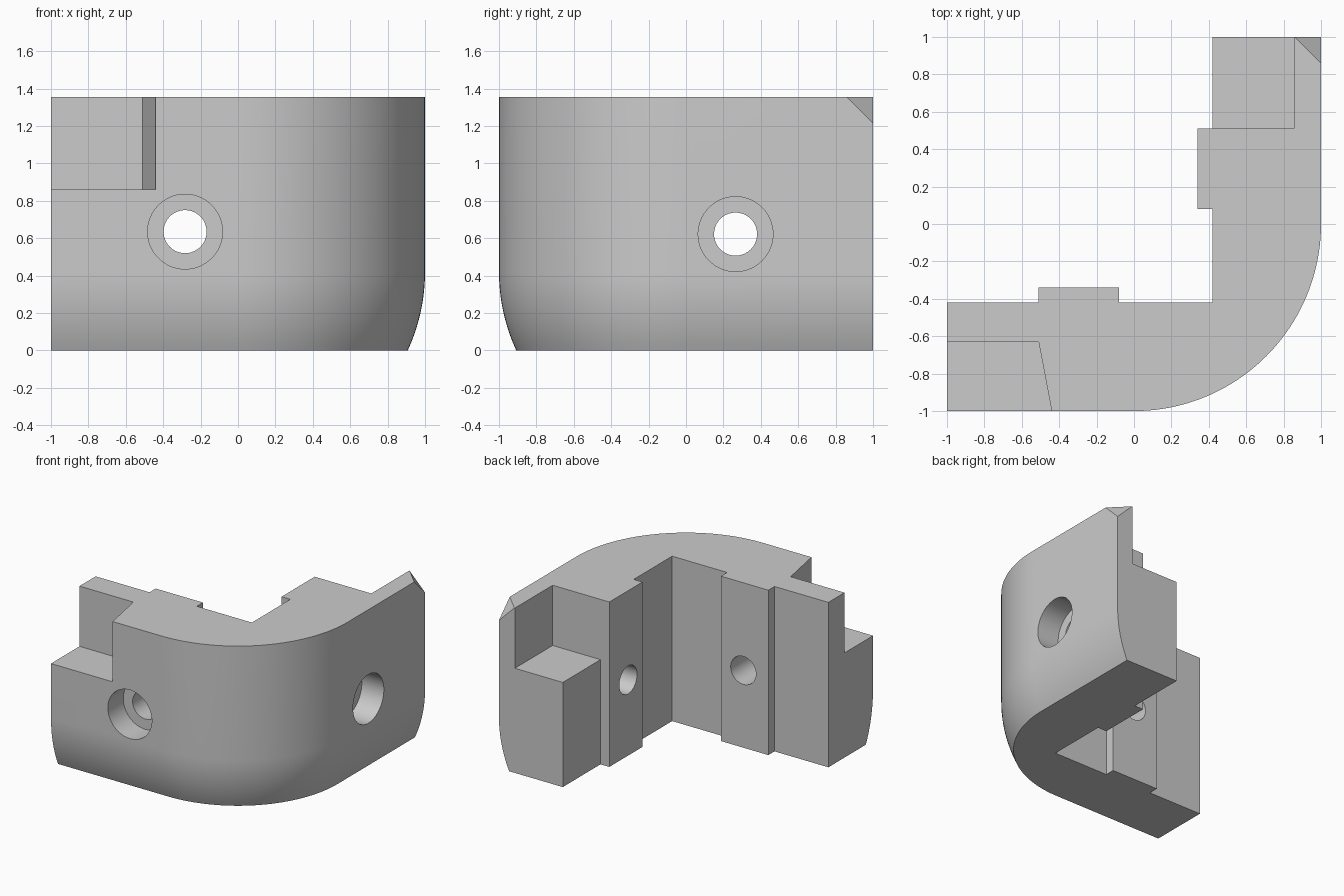
import bpy, bmesh, math
from mathutils import Matrix, Vector

cube = bpy.data.objects.get("Cube")
if cube:
    bpy.data.objects.remove(cube, do_unlink=True)

HEIGHT = 1.355
CURVE = 0.42      # height of the rounded lower edge, which has radius 1
STEP = 0.86       # floor of both end notches

grey = bpy.data.materials.new("plain grey")
grey.use_nodes = True
grey.diffuse_color = (0.6, 0.6, 0.6, 1)
grey.node_tree.nodes["Principled BSDF"].inputs["Base Color"].default_value = (0.6, 0.6, 0.6, 1)


def make_object(name, bm):
    bmesh.ops.recalc_face_normals(bm, faces=bm.faces)
    mesh = bpy.data.meshes.new(name)
    bm.to_mesh(mesh)
    bm.free()
    mesh.materials.append(grey)
    obj = bpy.data.objects.new(name, mesh)
    bpy.context.collection.objects.link(obj)
    return obj


def loft(name, rings):
    """Closed solid through rings of equal point count."""
    bm = bmesh.new()
    loops = [[bm.verts.new(p) for p in ring] for ring in rings]
    for low, high in zip(loops, loops[1:]):
        for i in range(len(low)):
            j = (i + 1) % len(low)
            bm.faces.new((low[i], low[j], high[j], high[i]))
    bm.faces.new(loops[0][::-1])
    bm.faces.new(loops[-1])
    return make_object(name, bm)


def prism(name, outline, low, high):
    return loft(name, [[(x, y, z) for x, y in outline] for z in (low, high)])


def cylinder(name, radius, start, end):
    start, end = Vector(start), Vector(end)
    axis = end - start
    turn = axis.to_track_quat('Z', 'Y').to_matrix().to_4x4()
    bm = bmesh.new()
    bmesh.ops.create_cone(bm, cap_ends=True, segments=64, radius1=radius, radius2=radius,
                          depth=axis.length,
                          matrix=Matrix.Translation((start + end) / 2) @ turn)
    return make_object(name, bm)


def section(z):
    """Corner outline at height z: rounded outside, stepped inside."""
    inset = 1 - math.sqrt(1 - max(0, CURVE - z) ** 2)
    r = 1 - inset
    arc = [(r * math.sin(a), -r * math.cos(a))
           for a in (math.pi / 2 * i / 40 for i in range(41))]
    inner = [(0.42, 1), (0.42, 0.51), (0.34, 0.51), (0.34, 0.08), (0.42, 0.08)]
    mirrored = [(-y, -x) for x, y in reversed(inner)]
    outline = [(-1, -r)] + arc + [(r, 1)] + inner + [(0.42, -0.42)] + mirrored
    return [(x, y, z) for x, y in outline]


# Main corner body
levels = [CURVE * i / 12 for i in range(13)] + [HEIGHT]
body = loft("corner_bracket", [section(z) for z in levels])

# End notches: slanted one in front, square one at the back
cutters = [
    prism("front_notch", [(-1.2, -1.2), (-0.402, -1.2), (-0.51, -0.63), (-1.2, -0.63)], STEP, 1.6),
    prism("back_notch", [(0.2, 0.51), (0.855, 0.51), (0.855, 1.2), (0.2, 1.2)], STEP, 1.6),
]

# Bevelled top corner
apex = Vector((1.1, 1.1, HEIGHT + 0.1))
bm = bmesh.new()
points = [apex] + [apex - 0.44 * Vector(axis) for axis in Matrix.Identity(3)]
for p in points:
    bm.verts.new(p)
bmesh.ops.convex_hull(bm, input=bm.verts[:])
cutters.append(make_object("corner_bevel", bm))

# Counterbored screw holes through both arms
cutters += [
    cylinder("front_hole", 0.115, (-0.283, -1.2, 0.635), (-0.283, 0, 0.635)),
    cylinder("front_counterbore", 0.2, (-0.283, -1.2, 0.635), (-0.283, -0.8, 0.635)),
    cylinder("side_hole", 0.115, (1.2, 0.265, 0.622), (0, 0.265, 0.622)),
    cylinder("side_counterbore", 0.2, (1.2, 0.265, 0.622), (0.8, 0.265, 0.622)),
]

bpy.ops.object.select_all(action='DESELECT')
bpy.context.view_layer.objects.active = body
body.select_set(True)
for cutter in cutters:
    cutter.hide_render = True
    cut = body.modifiers.new(cutter.name, 'BOOLEAN')
    cut.operation = 'DIFFERENCE'
    cut.solver = 'EXACT'
    cut.object = cutter
    bpy.ops.object.modifier_apply(modifier=cut.name)
    bpy.data.objects.remove(cutter, do_unlink=True)

bpy.ops.object.shade_smooth_by_angle(angle=math.radians(20))
